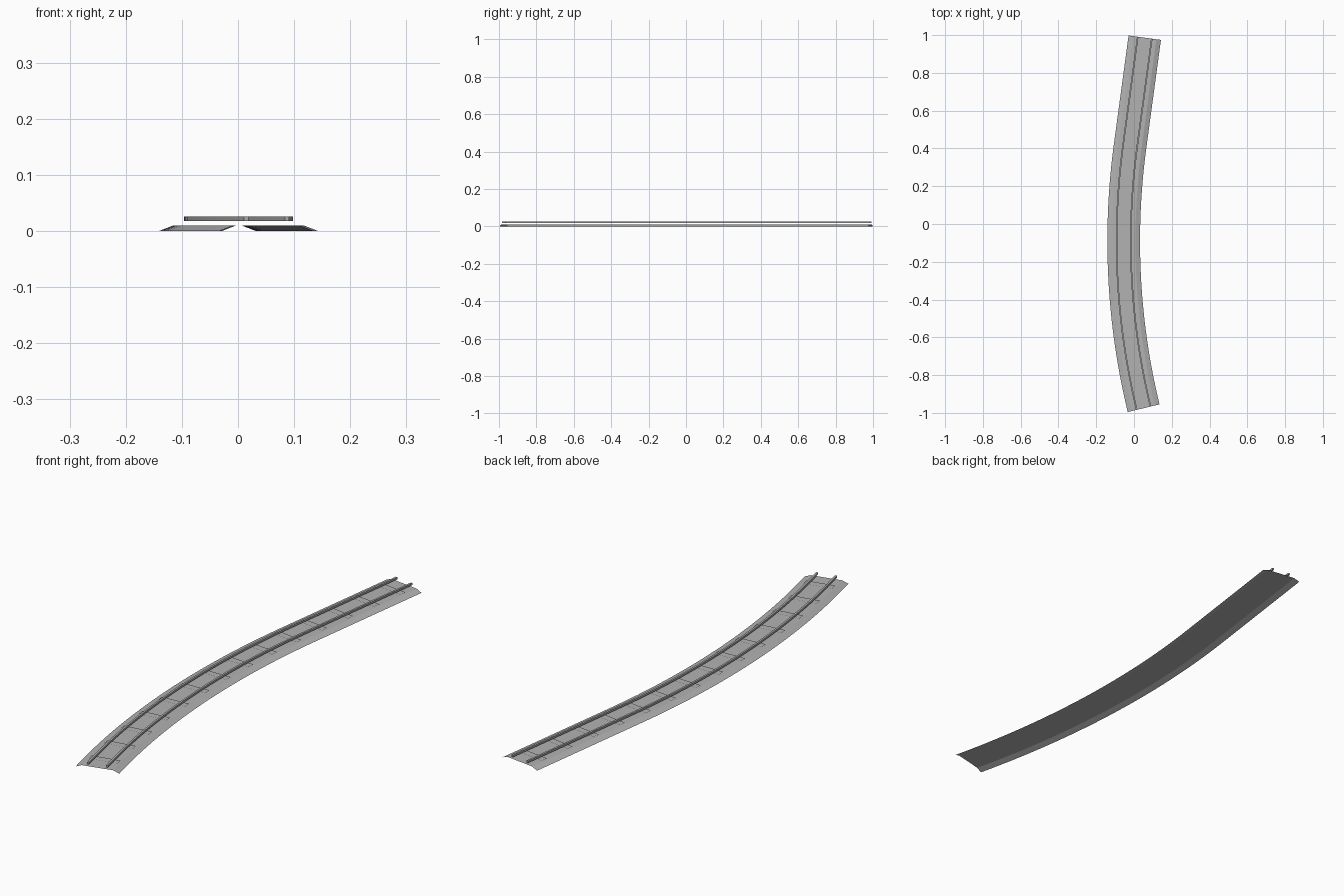
import bpy, bmesh, math

if "Cube" in bpy.data.objects:
    bpy.data.objects.remove(bpy.data.objects["Cube"])

def material(name, v):
    m = bpy.data.materials.new(name)
    m.diffuse_color = (v, v, v, 1)
    m.use_nodes = True
    m.node_tree.nodes["Principled BSDF"].inputs["Base Color"].default_value = m.diffuse_color
    return m

grey = material("track grey", 0.45)

# Centre line: a circular arc easing into a straight
R = 3.76
A0, A1 = math.radians(-13.6), math.radians(7.7)
ARC = R * (A1 - A0)
STRAIGHT = 0.5735 / math.cos(A1)
TOTAL = ARC + STRAIGHT
X0, Y0 = -0.0545, -0.091

def frame(s):
    """Point and heading at distance s along the track."""
    a = A0 + min(s, ARC) / R
    x, y = X0 + R * (1 - math.cos(a)), Y0 + R * math.sin(a)
    extra = max(0, s - ARC)
    return x + extra * math.sin(a), y + extra * math.cos(a), a

def place(s, off, z):
    x, y, a = frame(s)
    return (x + off * math.cos(a), y - off * math.sin(a), z)

def finish(name, bm):
    me = bpy.data.meshes.new(name)
    bm.to_mesh(me)
    bm.free()
    me.materials.append(grey)
    ob = bpy.data.objects.new(name, me)
    bpy.context.collection.objects.link(ob)
    for p in me.polygons:
        p.use_smooth = True
    bpy.context.view_layer.objects.active = ob
    ob.select_set(True)
    bpy.ops.object.shade_smooth_by_angle(angle=math.radians(15))
    ob.select_set(False)

def sweep(name, profile, s0, s1, closed, n=40):
    """Run an (offset, height) profile along the track."""
    bm = bmesh.new()
    rows = [[bm.verts.new(place(s0 + (s1 - s0) * i / n, o, z)) for o, z in profile]
            for i in range(n + 1)]
    k = len(profile)
    for a, b in zip(rows, rows[1:]):
        for j in range(k if closed else k - 1):
            q = (j + 1) % k
            bm.faces.new((a[j], a[q], b[q], b[j]))
    if closed:
        bm.faces.new(rows[0][::-1])
        bm.faces.new(rows[-1])
        bmesh.ops.recalc_face_normals(bm, faces=bm.faces)
    finish(name, bm)

# Ballast bed: open sheet with sloping shoulders
sweep("ballast_bed", [(-0.0865, 0), (-0.062, 0.0095), (0.062, 0.0095), (0.0865, 0)],
      0, TOTAL, False)

# Two rails
for name, c in (("left_rail", -0.0375), ("right_rail", 0.0375)):
    w = 0.004
    sweep(name, [(c - w, 0.0175), (c + w, 0.0175), (c + w, 0.0255), (c - w, 0.0255)],
          0, TOTAL, True)

# Sleepers: flat plates just above the bed
bm = bmesh.new()
COUNT = 14
for i in range(COUNT):
    s = TOTAL * (i + 0.5) / COUNT
    bm.faces.new([bm.verts.new(place(s + d, o, 0.0125)) for o, d in
                  ((-0.058, -0.014), (0.058, -0.014), (0.058, 0.014), (-0.058, 0.014))])
finish("sleepers", bm)
